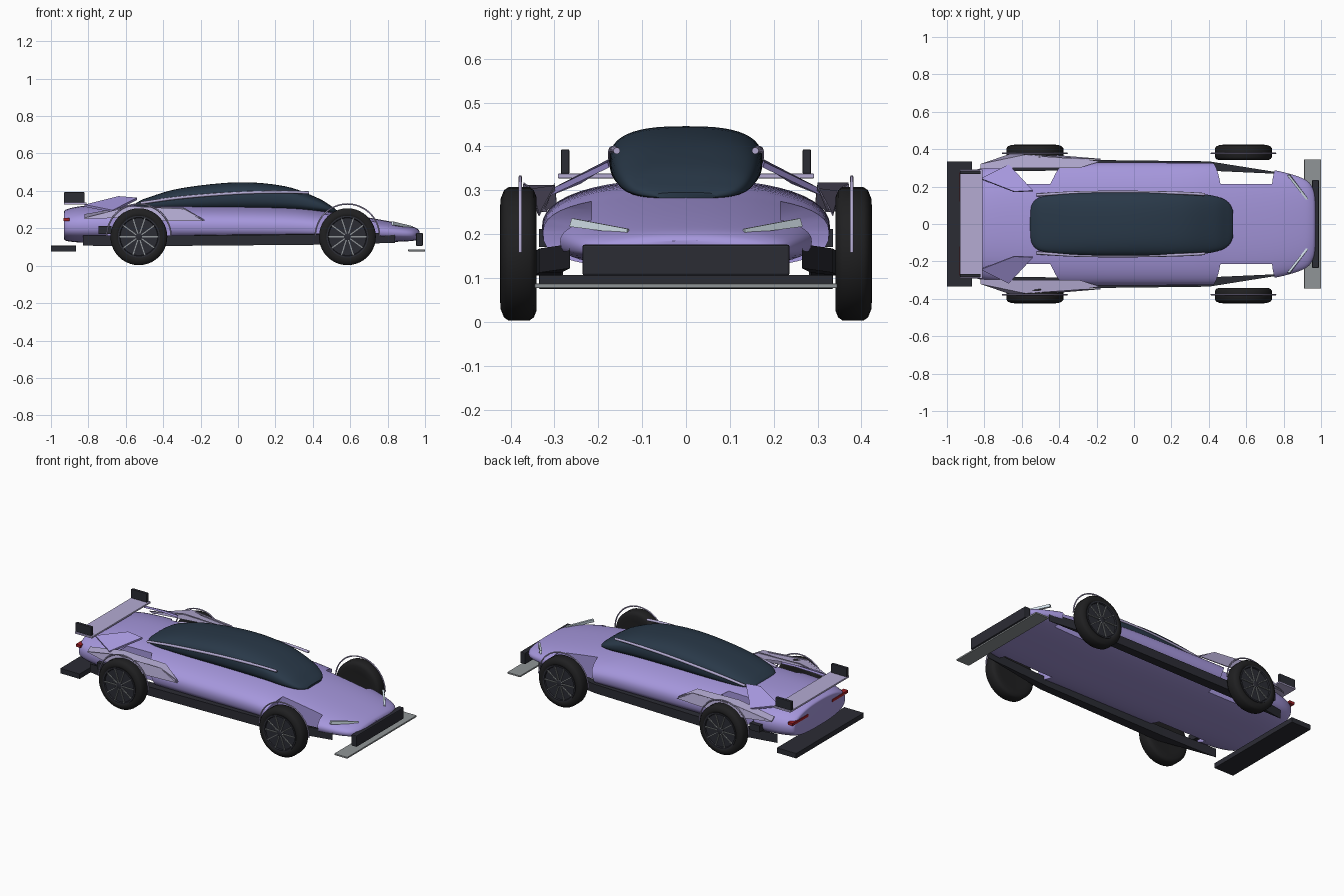
import bpy, bmesh
from math import sin, cos, pi, radians
from mathutils import Matrix, Vector

if "Cube" in bpy.data.objects:
    bpy.data.objects.remove(bpy.data.objects["Cube"])


def material(name, rgb):
    m = bpy.data.materials.new(name)
    m.diffuse_color = (*rgb, 1)
    m.use_nodes = True
    m.node_tree.nodes["Principled BSDF"].inputs["Base Color"].default_value = m.diffuse_color
    return m


PURPLE = material("lavender paint", (0.38, 0.31, 0.72))
PALE = material("pale trim", (0.46, 0.41, 0.65))
DARK = material("dark trim", (0.024, 0.025, 0.034))
RUBBER = material("rubber", (0.014, 0.014, 0.015))
GLASS = material("tinted glass", (0.022, 0.04, 0.065))
METAL = material("metal", (0.28, 0.30, 0.31))
LAMP = material("head lamp", (0.65, 0.75, 0.82))
RED = material("tail lamp", (0.35, 0.015, 0.02))


def finish(name, bm, mat, smooth=None):
    bmesh.ops.recalc_face_normals(bm, faces=bm.faces)
    me = bpy.data.meshes.new(name)
    bm.to_mesh(me)
    bm.free()
    ob = bpy.data.objects.new(name, me)
    bpy.context.collection.objects.link(ob)
    if mat:
        me.materials.append(mat)
    if smooth:
        smooth_shade(ob, smooth)
    return ob


def smooth_shade(ob, angle):
    bpy.ops.object.select_all(action='DESELECT')
    ob.select_set(True)
    bpy.context.view_layer.objects.active = ob
    bpy.ops.object.shade_smooth_by_angle(angle=radians(angle))


def skin(rings, closed=False):
    """Bridge equal rings of points; cap the ends unless closed."""
    bm = bmesh.new()
    vs = [[bm.verts.new(p) for p in r] for r in rings]
    n = len(vs[0])
    for a, b in zip(vs, vs[1:] + vs[:1] if closed else vs[1:]):
        for i in range(n):
            bm.faces.new((a[i], a[(i + 1) % n], b[(i + 1) % n], b[i]))
    if not closed:
        bm.faces.new(vs[0])
        bm.faces.new(vs[-1])
    return bm


def spline(pts, steps=6):
    """Catmull-Rom curve through the points."""
    p = [Vector(q) for q in pts]
    p = [p[0]] + p + [p[-1]]
    out = []
    for i in range(1, len(p) - 2):
        a, b, c, d = p[i - 1:i + 3]
        for k in range(steps):
            t = k / steps
            out.append(0.5 * (2 * b + (c - a) * t + (2 * a - 5 * b + 4 * c - d) * t**2
                              + (3 * b - a - 3 * c + d) * t**3))
    return out + [p[-1]]


def spow(v, e):
    return (1 if v >= 0 else -1) * abs(v) ** e


def shell(name, stations, mat, mid, top_n, low_n, seg=48):
    """Loft of superellipse sections given as (x, half width, bottom, top)."""
    rings = []
    for x, w, lo, hi in spline(stations):
        zc = lo + (hi - lo) * mid
        ring = []
        for i in range(seg):
            a = 2 * pi * i / seg
            n = top_n if sin(a) >= 0 else low_n
            h = hi - zc if sin(a) >= 0 else zc - lo
            ring.append((x, w * spow(cos(a), 2 / n), zc + h * spow(sin(a), 2 / n)))
        rings.append(ring)
    return finish(name, skin(rings), mat, 40)


def box(name, lo, hi, mat, bevel=0):
    bm = bmesh.new()
    c, s = (Vector(lo) + Vector(hi)) / 2, Vector(hi) - Vector(lo)
    bmesh.ops.create_cube(bm, size=1, matrix=Matrix.Translation(c) @ Matrix.Diagonal((*s, 1)))
    if bevel:
        bmesh.ops.bevel(bm, geom=bm.edges[:], offset=bevel, segments=2, affect='EDGES', profile=0.5)
    return finish(name, bm, mat)


def plate(name, pts, offset, mat, side):
    """Thin polygon panel, thickened along an offset vector."""
    o = Vector(offset)
    rings = [[(p.x, p.y * side, p.z) for p in (Vector(q) + o * k for q in pts)] for k in (0, 1)]
    return finish(name, skin(rings), mat)


def lathe(name, profile, x, z, side, mat, seg=40):
    rings = [[(x + r * cos(2 * pi * i / seg), y * side, z + r * sin(2 * pi * i / seg))
              for i in range(seg)] for r, y in profile]
    return finish(name, skin(rings), mat, 35)


def tube(name, pts, r, mat):
    cu = bpy.data.curves.new(name, 'CURVE')
    cu.dimensions, cu.bevel_depth, cu.bevel_resolution = '3D', r, 2
    cu.use_fill_caps = True
    s = cu.splines.new('POLY')
    s.points.add(len(pts) - 1)
    for q, p in zip(s.points, pts):
        q.co = (*p, 1)
    cu.materials.append(mat)
    ob = bpy.data.objects.new(name, cu)
    bpy.context.collection.objects.link(ob)


# Main body shell
body = shell("body", [(-.93, .23, .15, .28), (-.915, .265, .132, .302), (-.8, .30, .122, .322),
                      (-.55, .322, .12, .325), (-.3, .328, .12, .325), (.25, .328, .12, .315),
                      (.5, .322, .12, .287), (.74, .29, .125, .25), (.9, .245, .13, .218),
                      (.955, .195, .137, .2), (.97, .13, .15, .185)], PURPLE, .47, 2.3, 2.8)

# Wheel wells cut out of the body
WHEELS = (("rear", -.53), ("front", .585))
for end, x in WHEELS:
    for s in (1, -1):
        cut = lathe("well_cutter", [(.172, .215), (.172, .5)], x, .155, s, None)
        cut.hide_render = True
        mod = body.modifiers.new("well", 'BOOLEAN')
        mod.operation, mod.solver, mod.object = 'DIFFERENCE', 'EXACT', cut
        bpy.context.view_layer.objects.active = body
        bpy.ops.object.modifier_apply(modifier=mod.name)
        bpy.data.objects.remove(cut)
smooth_shade(body, 35)

# Glass canopy
shell("canopy", [(-.555, .07, .30, .325), (-.54, .115, .295, .338), (-.48, .15, .29, .365),
                 (-.3, .168, .285, .415), (0, .174, .285, .446), (.25, .17, .285, .425),
                 (.42, .152, .28, .365), (.5, .12, .28, .318), (.53, .07, .28, .295)],
      GLASS, .5, 2.7, 2.7)

# Wheels with rims, spokes and arch trims
for end, x in WHEELS:
    for s in (1, -1):
        tag = end + ("_left" if s > 0 else "_right")
        lathe(tag + "_tire", [(.1, .343), (.13, .341), (.145, .347), (.152, .357), (.152, .405),
                              (.145, .415), (.125, .423), (.112, .42), (.105, .413)], x, .155, s, RUBBER)
        lathe(tag + "_rim", [(.112, .40), (.112, .424), (.103, .424), (.1, .416)], x, .155, s, DARK)
        lathe(tag + "_hub", [(.022, .40), (.022, .421), (.016, .424)], x, .155, s, DARK, 16)
        bm = bmesh.new()
        for k in range(10):
            m = (Matrix.Translation((x, .418 * s, .155)) @ Matrix.Rotation(2 * pi * k / 10, 4, 'Y')
                 @ Matrix.Translation((.06, 0, 0)) @ Matrix.Diagonal((.085, .01, .006, 1)))
            bmesh.ops.create_cube(bm, size=1, matrix=m)
        finish(tag + "_spokes", bm, METAL)
        tube(tag + "_arch_trim", [(x + .172 * cos(pi * i / 24), .378 * s, .158 + .172 * sin(pi * i / 24))
                                  for i in range(25)], .004, PALE)

for s in (1, -1):
    tag = "left_" if s > 0 else "right_"
    # Side sills
    plate(tag + "sill", [(-.83, .28, .107), (-.45, .345, .105), (.4, .335, .112), (.84, .265, .122),
                         (.4, .285, .112), (-.45, .285, .105)], (0, 0, .055), DARK, s)
    # Canopy rails
    tube(tag + "canopy_rail", [(x, y * s, z) for x, y, z in spline(
        [(-.52, .155, .335), (-.3, .168, .365), (0, .17, .388), (.25, .165, .394), (.38, .158, .39)], 4)],
        .008, PALE)
    # Flared haunch over the rear wheel: outer face, then sloped top
    plate(tag + "haunch", [(-.82, .315, .25), (-.58, .365, .315), (-.29, .345, .30), (-.18, .343, .238),
                           (-.37, .355, .238), (-.53, .372, .25), (-.66, .37, .255)],
          (0, .006, 0), PALE, s)
    plate(tag + "haunch_top", [(-.82, .295, .27), (-.58, .30, .312), (-.29, .30, .305), (-.18, .335, .24),
                               (-.29, .351, .298), (-.58, .37, .312), (-.82, .322, .25)],
          (0, 0, .006), PALE, s)
    # Buttress fin behind the canopy
    plate(tag + "buttress", [(-.64, .17, .36), (-.54, .175, .352), (-.67, .315, .285), (-.82, .24, .315)],
          (0, .004, .012), PURPLE, s)
    # Side vent, lamps and wing endplate
    box(tag + "side_vent", (-.745, .27 if s > 0 else -.335, .17), (-.675, .335 if s > 0 else -.27, .212), DARK)
    plate(tag + "head_lamp", [(.82, .262, .217), (.92, .13, .20), (.92, .13, .212), (.82, .257, .236)],
          (.012, .004, 0), LAMP, s)
    y = sorted((.12 * s, .275 * s))
    box(tag + "tail_lamp", (-.933, y[0], .238), (-.9, y[1], .254), RED)
    y = sorted((.266 * s, .285 * s))
    box(tag + "wing_endplate", (-.93, y[0], .337), (-.82, y[1], .393), DARK, .003)

# Rear wing, diffuser, front grille and splitter
box("rear_wing", (-.93, -.292, .327), (-.81, .292, .338), PALE, .002)
box("rear_diffuser", (-1, -.335, .075), (-.865, .335, .107), DARK, .002)
box("front_grille", (.952, -.236, .105), (.988, .236, .176), DARK, .005)
box("front_splitter", (.91, -.345, .077), (1, .345, .087), METAL, .002)
